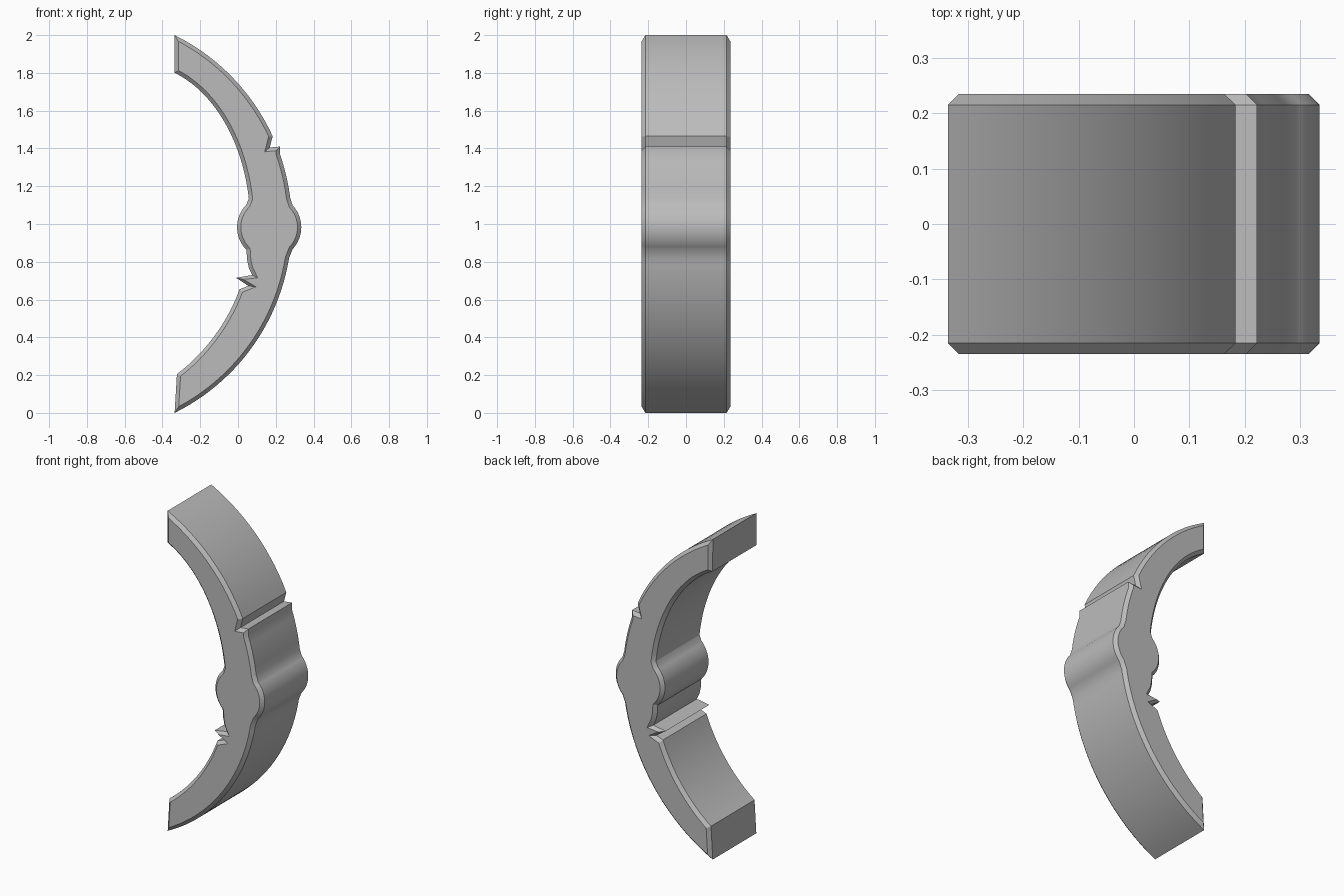
import bpy, bmesh, math
from mathutils import Vector

cube = bpy.data.objects.get("Cube")
if cube:
    bpy.data.objects.remove(cube)

HALF, BEVEL = 0.235, 0.02


def arc(cx, cz, rx, rz, a0, a1, n):
    """Points along an elliptical arc, angles in radians."""
    return [(cx + rx * math.cos(a0 + (a1 - a0) * i / n),
             cz + rz * math.sin(a0 + (a1 - a0) * i / n)) for i in range(n + 1)]


def rim(z0, z1, n):
    """Outer edge of the bow between two heights."""
    r = 1.116
    return arc(-0.831, 1, r, r, math.asin((z0 - 1) / r), math.asin((z1 - 1) / r), n)


def knob(a0, a1):
    return arc(0.165, 0.983, 0.17, 0.17, math.radians(a0), math.radians(a1), 16)


# Clockwise outline: outer edge with a nick and the knob, then the inner edge
outline = rim(2, 1.465, 14)
outline += [(0.168, 1.405), (0.222, 1.41)]
outline += rim(1.37, 1.14, 5) + knob(43, -43)
outline += rim(0.82, 0, 24)
outline += arc(-0.93, 1, 1, 1, math.asin(-0.795), math.asin(-0.345), 14)
# Saw-like tooth on the inner edge
outline += [(0.055, 0.672), (-0.01, 0.715), (0.075, 0.73), (0.058, 0.765), (0.048, 0.81)]
outline += knob(225, 135)
outline += arc(-0.53, 1, 0.595, 0.847, math.asin(0.16), math.asin(0.945), 20)


def inset(points, d):
    """Move each corner inwards by d with a limited mitre."""
    pts = [Vector(p) for p in points]
    result = []
    for i, p in enumerate(pts):
        e0 = (p - pts[i - 1]).normalized()
        e1 = (pts[(i + 1) % len(pts)] - p).normalized()
        n0, n1 = Vector((e0.y, -e0.x)), Vector((e1.y, -e1.x))
        m = (n0 + n1).normalized()
        result.append(p + m * min(d / max(m.dot(n0), 0.1), d * 2))
    return result


# Chamfered extrusion of the outline
bm = bmesh.new()
inner = inset(outline, BEVEL)
rings = [[bm.verts.new((x, y, z)) for x, z in pts] for pts, y in
         ((inner, -HALF), (outline, BEVEL - HALF), (outline, HALF - BEVEL), (inner, HALF))]
count = len(outline)
for a, b in zip(rings, rings[1:]):
    for i in range(count):
        j = (i + 1) % count
        bm.faces.new((a[i], a[j], b[j], b[i]))
bm.faces.new(rings[0])
bm.faces.new(rings[-1])
bmesh.ops.recalc_face_normals(bm, faces=bm.faces[:])
mesh = bpy.data.meshes.new("bow_segment")
bm.to_mesh(mesh)
bm.free()

grey = bpy.data.materials.new("plain grey")
grey.use_nodes = True
color = (0.5, 0.5, 0.5, 1)
grey.diffuse_color = color
grey.node_tree.nodes["Principled BSDF"].inputs["Base Color"].default_value = color
mesh.materials.append(grey)

bow = bpy.data.objects.new("bow_segment", mesh)
bpy.context.collection.objects.link(bow)
bpy.context.view_layer.objects.active = bow
bow.select_set(True)
bpy.ops.object.shade_smooth_by_angle(angle=math.radians(25))
